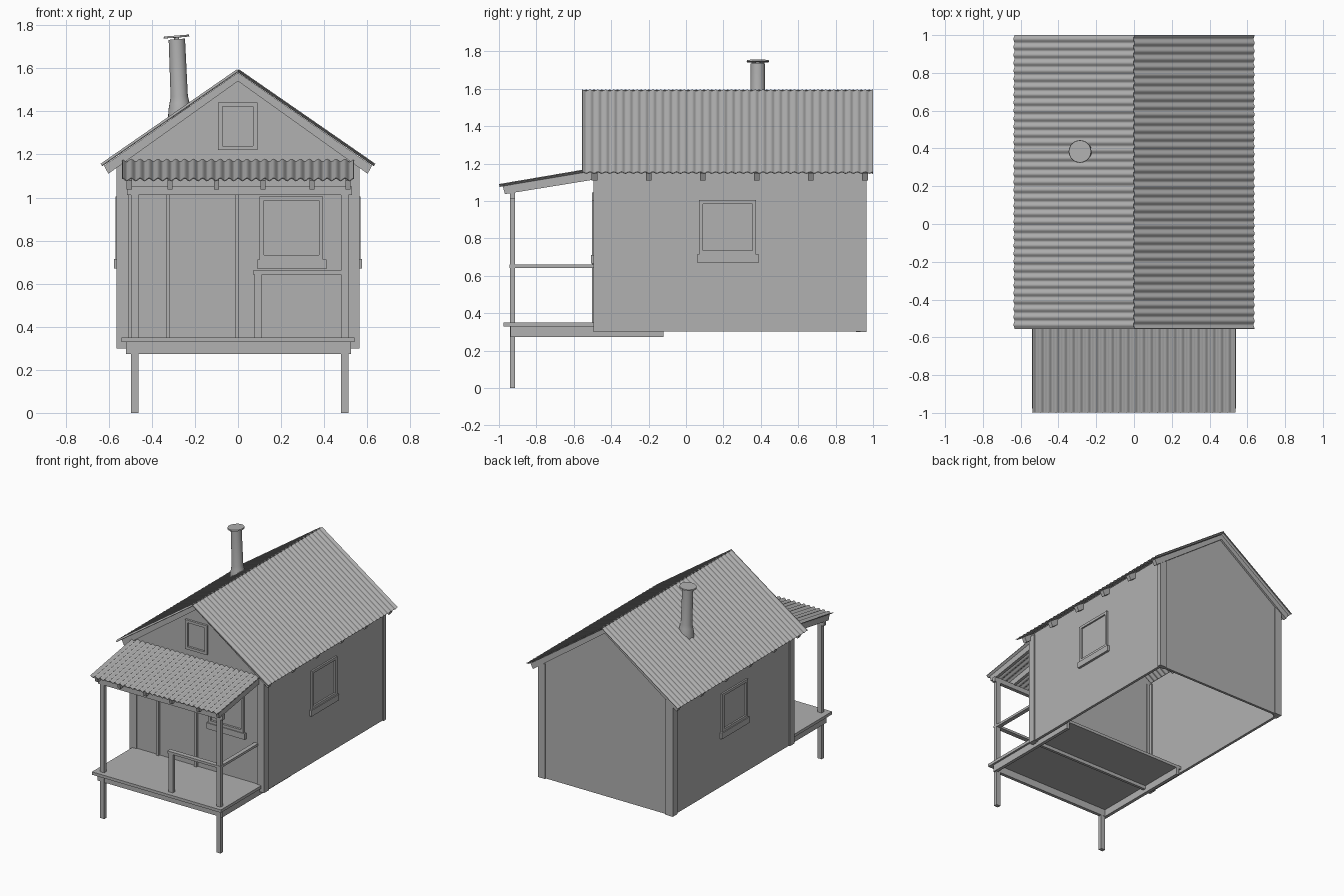
import bpy, bmesh, math
from mathutils import Vector

if "Cube" in bpy.data.objects:
    bpy.data.objects.remove(bpy.data.objects["Cube"])

grey = bpy.data.materials.new("weathered_grey")
grey.diffuse_color = (0.44, 0.44, 0.44, 1)
grey.use_nodes = True
grey.node_tree.nodes["Principled BSDF"].inputs["Base Color"].default_value = grey.diffuse_color


def finish(name, bm):
    bmesh.ops.recalc_face_normals(bm, faces=bm.faces)
    me = bpy.data.meshes.new(name)
    bm.to_mesh(me)
    bm.free()
    me.materials.append(grey)
    ob = bpy.data.objects.new(name, me)
    bpy.context.collection.objects.link(ob)
    return ob


def boxes(name, *spans):
    """One object made of boxes given as (x0, x1, y0, y1, z0, z1)."""
    bm = bmesh.new()
    for s in spans:
        vs = bmesh.ops.create_cube(bm, size=1)["verts"]
        for v in vs:
            for i in range(3):
                v.co[i] = s[2 * i] if v.co[i] < 0 else s[2 * i + 1]
    return finish(name, bm)


def prism(name, pts, axis, lo, hi):
    """Extrude a profile: (x, z) points along y, or (y, z) points along x."""
    bm = bmesh.new()
    place = (lambda p, d: (p[0], d, p[1])) if axis == "y" else (lambda p, d: (d, p[0], p[1]))
    face = bm.faces.new([bm.verts.new(place(p, lo)) for p in pts])
    ext = bmesh.ops.extrude_face_region(bm, geom=[face])["geom"]
    move = (0, hi - lo, 0) if axis == "y" else (hi - lo, 0, 0)
    bmesh.ops.translate(bm, vec=move, verts=[v for v in ext if isinstance(v, bmesh.types.BMVert)])
    return finish(name, bm)


def smooth(ob):
    bpy.ops.object.select_all(action="DESELECT")
    ob.select_set(True)
    bpy.context.view_layer.objects.active = ob
    for mod in list(ob.modifiers):
        bpy.ops.object.modifier_apply(modifier=mod.name)
    bpy.ops.object.shade_smooth_by_angle(angle=math.radians(40))


def corrugated(name, top, low, along, waves, amp):
    """Wavy sheet spanning top to low, swept along a vector."""
    top, low, along = Vector(top), Vector(low), Vector(along)
    n = (low - top).cross(along).normalized()
    bm = bmesh.new()
    prev = None
    steps = waves * 8
    for i in range(steps + 1):
        off = along * (i / steps) + n * amp * math.cos(2 * math.pi * i / 8)
        cur = [bm.verts.new(top + off), bm.verts.new(low + off)]
        if prev:
            bm.faces.new((prev[0], prev[1], cur[1], cur[0]))
        prev = cur
    ob = finish(name, bm)
    mod = ob.modifiers.new("thickness", "SOLIDIFY")
    mod.thickness = 0.004
    mod.offset = 0
    smooth(ob)


def window(name, u0, u1, z0, z1, wall, out, side, depth=0.012, sill=True):
    """Framed window; u runs along the wall, out is the outward sign."""
    def part(a, b, c, d, depth):
        w = sorted((wall - out * 0.004, wall + out * depth))
        return (*w, a, b, c, d) if side else (a, b, *w, c, d)
    t = 0.02
    parts = [part(u0, u0 + t, z0, z1, depth), part(u1 - t, u1, z0, z1, depth),
             part(u0 + t, u1 - t, z1 - t, z1, depth), part(u0 + t, u1 - t, z0, z0 + t, depth)]
    if sill:
        parts.append(part(u0 - 0.01, u1 + 0.015, z0 - 0.045, z0, depth + 0.006))
    boxes(name, *parts)


# walls, open underneath
gable = [(-0.557, 0.302), (0.557, 0.302), (0.557, 1.185), (0, 1.575), (-0.557, 1.185)]
prism("front_wall", gable, "y", -0.486, -0.465)
prism("back_wall", gable, "y", 0.938, 0.957)
for s, tag in ((-1, "left"), (1, "right")):
    x0, x1 = sorted((s * 0.537, s * 0.557))
    boxes(tag + "_wall", (x0, x1, -0.47, 0.945, 0.302, 1.185))
    # L-shaped corner boards
    xc = sorted((s * 0.53, s * 0.565))
    xf = sorted((s * 0.505, s * 0.565))
    yb = 0.91 if s < 0 else 0.95
    for y0, y1, f0, f1, end in ((-0.494, -0.435, -0.494, -0.46, "front"), (yb, 0.965, 0.933, 0.965, "back")):
        boxes(f"{end}_{tag}_corner", (*xc, y0, y1, 0.30, 1.17), (*xf, f0, f1, 0.30, 1.17))
    # main roof
    corrugated(tag + "_roof_sheet", (0, -0.555, 1.590), (s * 0.634, -0.555, 1.151), (0, 1.555, 0), 37, 0.005)
    window(tag + "_window", 0.07, 0.375, 0.715, 1.005, s * 0.557, s, True)

# rafter pairs
for i in range(6):
    y = -0.489 + i * 0.2892
    prism(f"rafter_{i}", [(0, 1.58), (0.622, 1.148), (0.602, 1.11), (0, 1.54),
                          (-0.602, 1.11), (-0.622, 1.148)], "y", y - 0.015, y + 0.015)

# front and gable windows, door frame
window("front_window", 0.10, 0.395, 0.712, 1.005, -0.486, -1, False, 0.016)
window("gable_window", -0.093, 0.09, 1.22, 1.442, -0.486, -1, False, 0.016, sill=False)
boxes("door_frame", (-0.335, -0.315, -0.502, -0.48, 0.35, 1.045), (-0.015, 0.005, -0.502, -0.48, 0.35, 1.045),
      (-0.315, -0.015, -0.502, -0.48, 1.025, 1.045))

# porch deck and its frame
boxes("porch_deck", (-0.54, 0.54, -0.976, -0.12, 0.328, 0.35))
boxes("deck_beams", (-0.52, 0.525, -0.937, -0.912, 0.274, 0.328), (-0.52, -0.495, -0.912, -0.12, 0.274, 0.328),
      (0.50, 0.525, -0.912, -0.12, 0.274, 0.328))

# porch posts, header and railing
for x, tag in ((-0.479, "left"), (0.496, "right")):
    boxes(tag + "_porch_post", (x - 0.018, x + 0.018, -0.942, -0.914, 0, 1.05))
boxes("porch_header", (-0.515, 0.53, -0.942, -0.914, 1.012, 1.05))
boxes("railing", (0.076, 0.112, -0.94, -0.914, 0.33, 0.642), (0.07, 0.515, -0.945, -0.91, 0.642, 0.66),
      (0.48, 0.512, -0.91, -0.488, 0.642, 0.66))

# porch rafters and roof
for i, x in enumerate((-0.505, -0.316, -0.10, 0.116, 0.344, 0.51)):
    prism(f"porch_rafter_{i}", [(-0.98, 1.08), (-0.968, 1.037), (-0.488, 1.115), (-0.488, 1.162)],
          "x", x - 0.012, x + 0.012)
corrugated("porch_roof_sheet", (-0.537, -0.488, 1.17), (-0.537, -0.998, 1.083), (1.075, 0, 0), 26, 0.006)


def lathe(name, rings, n=24):
    """Round part from (z, radius, centre x) rings."""
    bm = bmesh.new()
    loops = []
    for z, r, cx in rings:
        angles = [2 * math.pi * i / n for i in range(n)]
        # the rings lean a little with the pipe
        loops.append([bm.verts.new((cx + r * math.cos(a), 0.384 + r * math.sin(a), z + 0.08 * r * math.cos(a)))
                      for a in angles])
    for a, b in zip(loops, loops[1:]):
        for i in range(n):
            bm.faces.new((a[i], a[(i + 1) % n], b[(i + 1) % n], b[i]))
    bm.faces.new(loops[0])
    bm.faces.new(loops[-1])
    smooth(finish(name, bm))


# flue pipe with flared base, then its cap on a short stem
lathe("flue_pipe", [(1.37, 0.055, -0.27), (1.41, 0.052, -0.271), (1.44, 0.046, -0.272),
                    (1.47, 0.040, -0.273), (1.735, 0.038, -0.284)])
lathe("flue_cap", [(1.73, 0.012, -0.285), (1.742, 0.012, -0.285), (1.743, 0.060, -0.286), (1.752, 0.058, -0.286)])
